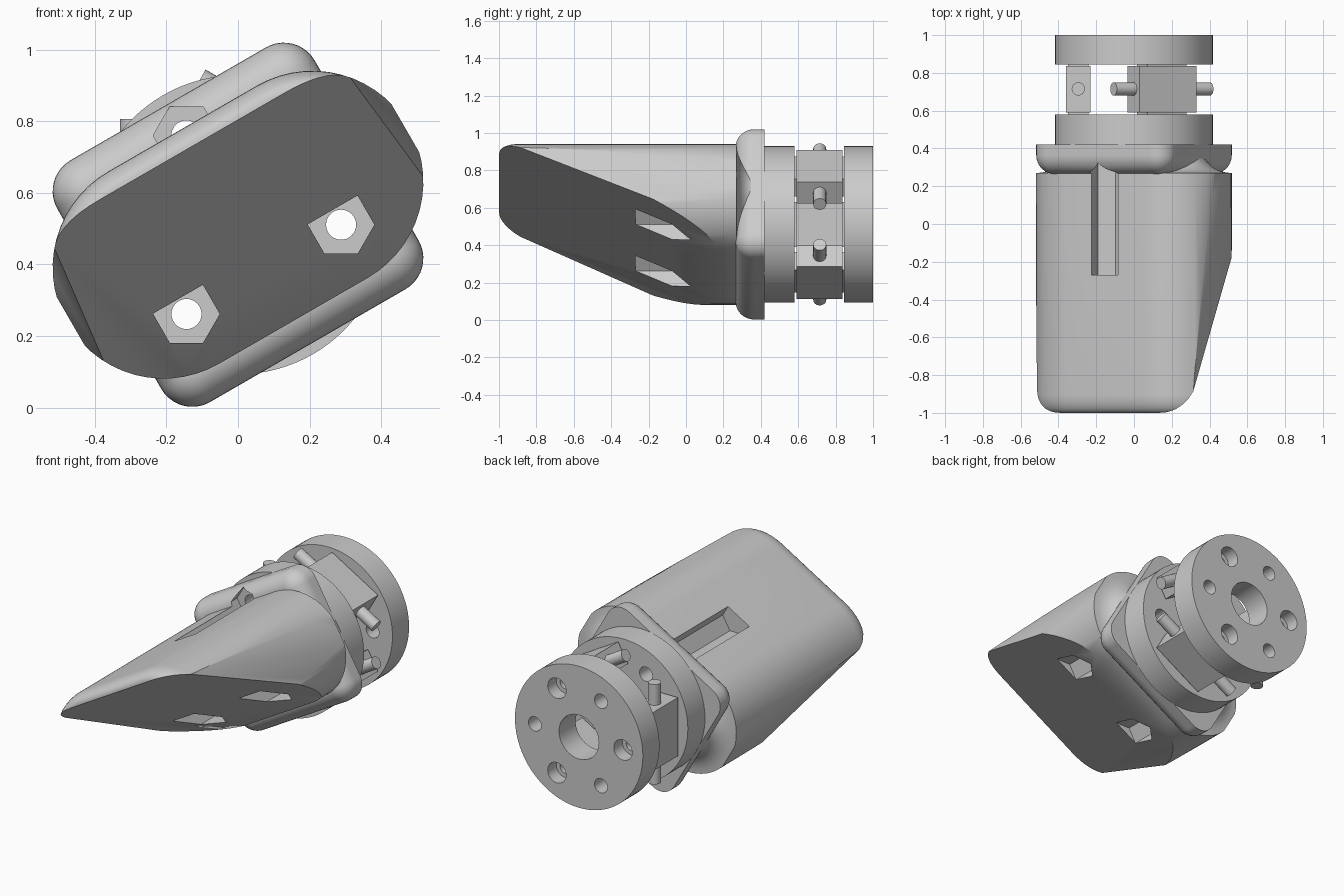
import bpy, bmesh, math
from mathutils import Matrix, Vector

if "Cube" in bpy.data.objects:
    bpy.data.objects.remove(bpy.data.objects["Cube"])

CZ = 0.511                      # height of the main axis
TILT = math.radians(30)         # roll of the body about the y axis

grey = bpy.data.materials.new("light_grey")
grey.diffuse_color = (0.6, 0.6, 0.6, 1)
grey.use_nodes = True
grey.node_tree.nodes["Principled BSDF"].inputs["Base Color"].default_value = grey.diffuse_color


def circle(r, n=48, cx=0, cz=0):
    return [(cx + r * math.cos(2 * math.pi * i / n), cz + r * math.sin(2 * math.pi * i / n)) for i in range(n)]


def rounded(hu, hv, r, n=14):
    """Rounded rectangle outline; a stadium when r equals hv."""
    pts = []
    for k, (su, sv) in enumerate([(1, 1), (-1, 1), (-1, -1), (1, -1)]):
        for i in range(n + 1):
            a = math.pi / 2 * (k + i / n)
            pts.append((su * (hu - r) + r * math.cos(a), sv * (hv - r) + r * math.sin(a)))
    return pts


def loft(name, rings, roll=0.0, planes=()):
    """Skin (y, outline) rings, trim by planes, roll about y and lift to the axis."""
    bm = bmesh.new()
    vs = [[bm.verts.new((u, y, v)) for u, v in pts] for y, pts in rings]
    n = len(vs[0])
    for a, b in zip(vs, vs[1:]):
        for i in range(n):
            j = (i + 1) % n
            bm.faces.new((a[i], a[j], b[j], b[i]))
    bm.faces.new(vs[0])
    bm.faces.new(vs[-1])
    bmesh.ops.remove_doubles(bm, verts=bm.verts, dist=1e-5)
    for co, no in planes:
        res = bmesh.ops.bisect_plane(bm, geom=bm.verts[:] + bm.edges[:] + bm.faces[:], dist=1e-6,
                                     plane_co=co, plane_no=Vector(no).normalized(), clear_outer=True)
        edges = [e for e in res["geom_cut"] if isinstance(e, bmesh.types.BMEdge) and e.is_boundary]
        bmesh.ops.holes_fill(bm, edges=edges, sides=0)
    bmesh.ops.recalc_face_normals(bm, faces=bm.faces)
    bmesh.ops.transform(bm, verts=bm.verts,
                        matrix=Matrix.Translation((0, 0, CZ)) @ Matrix.Rotation(-roll, 4, 'Y'))
    me = bpy.data.meshes.new(name)
    bm.to_mesh(me)
    bm.free()
    me.materials.append(grey)
    ob = bpy.data.objects.new(name, me)
    bpy.context.collection.objects.link(ob)
    return ob


def prism(name, y0, y1, pts, roll=0.0):
    return loft(name, [(y0, pts), (y1, pts)], roll)


def cut(ob, y0, y1, pts):
    """Subtract a prism from a part and throw the cutter away."""
    c = prism("cutter", y0, y1, pts)
    c.hide_render = True
    bpy.context.view_layer.objects.active = ob
    m = ob.modifiers.new("cut", 'BOOLEAN')
    m.operation, m.solver, m.object = 'DIFFERENCE', 'EXACT', c
    bpy.ops.object.modifier_apply(modifier=m.name)
    bpy.data.objects.remove(c)


def polar(r, deg):
    return r * math.cos(math.radians(deg)), r * math.sin(math.radians(deg))


BOLTS, SCREWS, RING = (0, 120, 240), (60, 180, 300), 0.288
parts = []

# Wedge body: stadium section, rounded nose, hollowed rear shoulder, trimmed by three planes
rings = []
for i in range(8):
    a = math.pi / 2 * i / 7
    o = 0.05 * (1 - math.sin(a))
    rings.append((-0.9 - 0.1 * math.cos(a), rounded(0.55 - o, 0.31 - o, 0.31 - o)))
for i in range(8):
    a = math.pi / 2 * i / 7
    o = 0.14 * math.sin(a)
    rings.append((0.27 + 0.1 * (1 - math.cos(a)), rounded(0.55 - o, 0.31 - o, 0.31 - o)))
body = loft("wedge_body", rings, TILT, [
    ((0.525, 0, 0), (1, -0.054, 0)),
    ((-0.525, 0, 0), (-1, -0.054, 0)),
    ((0, -0.2, -0.13), (0, -0.48, -1))])

# Collar: rounded block with a filleted front edge
rings = []
for i in range(10):
    a = math.pi / 2 * i / 9
    o = 0.097 * (1 - math.sin(a))
    rings.append((0.365 - 0.1 * math.cos(a), rounded(0.415 - o, 0.39 - o, 0.1 - o, 10)))
rings.append((0.42, rounded(0.415, 0.39, 0.1, 10)))
collar = loft("collar", rings, TILT)

# Hexagonal bolt pockets and through holes
for ob in (body, collar):
    for d in BOLTS:
        cx, cz = polar(RING, d)
        cut(ob, -0.27, 0.33, circle(0.093, 6, cx, cz))
        cut(ob, -0.26, 0.5, circle(0.042, 32, cx, cz))
parts += [body, collar]

# Two flange discs with bore and bolt holes
for name, y0, y1 in (("front_disc", 0.42, 0.58), ("rear_disc", 0.845, 1.0)):
    disc = prism(name, y0, y1, circle(0.418, 96))
    cut(disc, y0 - 0.1, y1 + 0.1, circle(0.13))
    for d in BOLTS:
        cut(disc, y0 - 0.1, y1 + 0.1, circle(0.042, 32, *polar(RING, d)))
    for d in SCREWS:
        c = polar(RING, d)
        cut(disc, y0 - 0.1, y1 + 0.1, circle(0.035, 32, *c))
        if name == "rear_disc":
            cut(disc, 0.92, 1.1, circle(0.06, 32, *c))
    parts.append(disc)

# Three spacer blocks, each with thin shims and a cross pin
for k, d in enumerate(SCREWS):
    roll = math.radians(d)

    def box(u0, u1, h):
        return [(u0, -h), (u1, -h), (u1, h), (u0, h)]
    parts.append(prism(f"spacer_block_{k}", 0.59, 0.836, box(0.23, 0.36, 0.173), roll))
    parts.append(prism(f"spacer_shim_{k}", 0.58, 0.845, box(0.24, 0.35, 0.12), roll))
    pin = prism(f"cross_pin_{k}", -0.295, 0.295, circle(0.035, 24))
    to_tangent = (Matrix.Translation((0, 0, CZ)) @ Matrix.Rotation(-roll, 4, 'Y')
                  @ Matrix.Translation((0.295, 0.715, 0)) @ Matrix.Rotation(math.pi / 2, 4, 'X')
                  @ Matrix.Translation((0, 0, -CZ)))
    pin.data.transform(to_tangent)
    parts.append(pin)

# Smooth shading with crisp edges
bpy.ops.object.select_all(action='DESELECT')
for ob in parts:
    ob.select_set(True)
bpy.context.view_layer.objects.active = body
bpy.ops.object.shade_smooth_by_angle(angle=math.radians(30))
